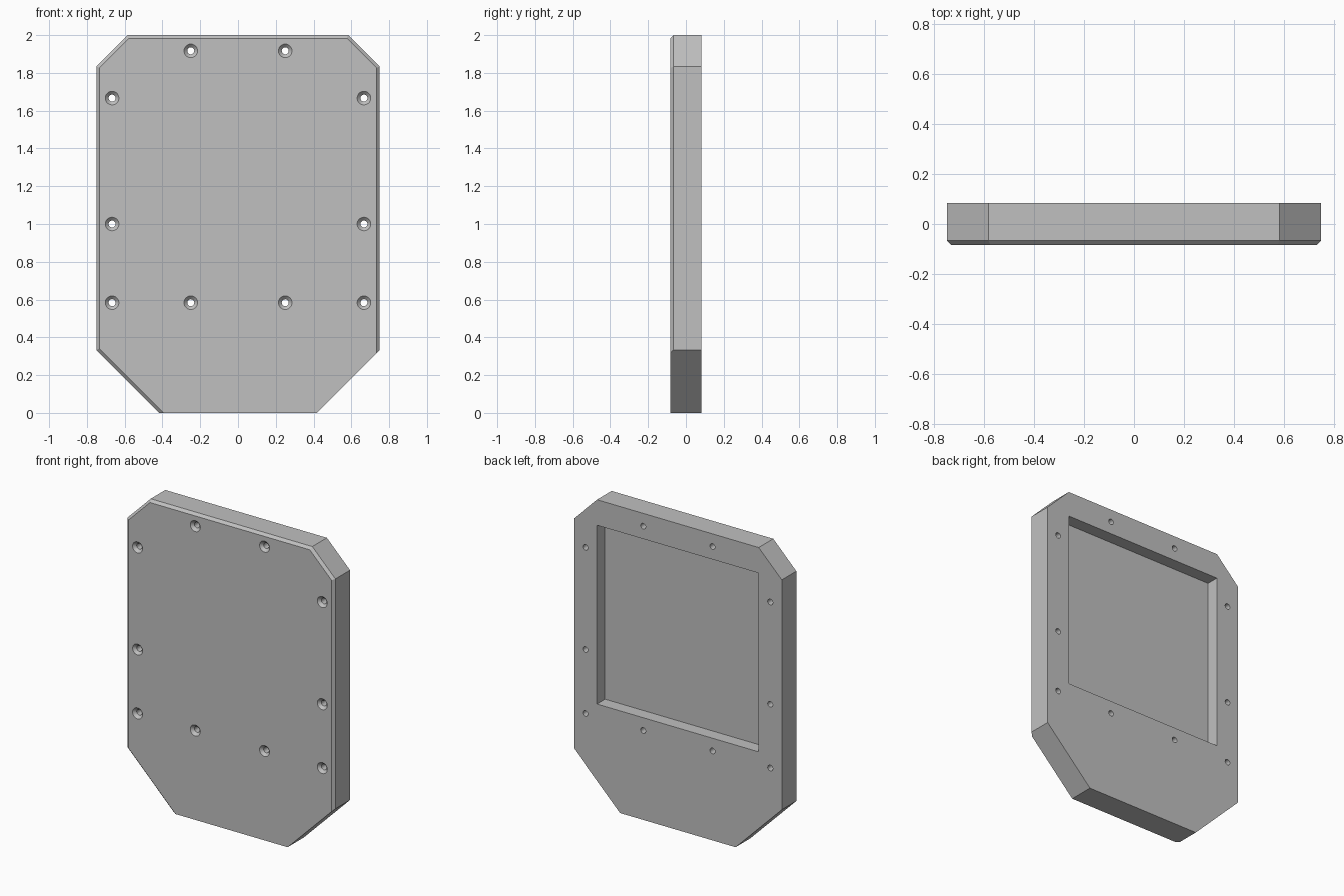
import bpy
import bmesh
from math import cos, sin, tau

cube = bpy.data.objects.get("Cube")
if cube:
    bpy.data.objects.remove(cube, do_unlink=True)

U = 1 / 12            # layout unit: the plate is 18 x 24 x 2 units
HALF_DEPTH = U
BEVEL = 0.2 * U

grey = bpy.data.materials.new("light_grey")
grey.use_nodes = True
colour = (0.53, 0.53, 0.53, 1)
grey.diffuse_color = colour
grey.node_tree.nodes["Principled BSDF"].inputs["Base Color"].default_value = colour


def make_object(name, bm):
    bmesh.ops.recalc_face_normals(bm, faces=bm.faces)
    mesh = bpy.data.meshes.new(name)
    bm.to_mesh(mesh)
    bm.free()
    mesh.materials.append(grey)
    obj = bpy.data.objects.new(name, mesh)
    bpy.context.collection.objects.link(obj)
    return obj


def loft(bm, rings):
    """Skin a list of equal-length point rings and cap both ends."""
    rings = [[bm.verts.new(p) for p in ring] for ring in rings]
    for a, b in zip(rings, rings[1:]):
        for i in range(len(a)):
            j = (i + 1) % len(a)
            bm.faces.new((a[i], a[j], b[j], b[i]))
    bm.faces.new(rings[0])
    bm.faces.new(rings[-1])


# Plate: mirrored outline with clipped corners
half = [(5, 0), (9, 4), (9, 22), (7, 24)]
outline = half + [(-x, z) for x, z in reversed(half)]
bm = bmesh.new()
loft(bm, [[(x * U, y, z * U) for x, z in outline] for y in (-HALF_DEPTH, HALF_DEPTH)])
bmesh.ops.recalc_face_normals(bm, faces=bm.faces)

# Front rim bevel, leaving the bottom and the lower +x corner square
rim = []
for e in bm.edges:
    mid = (e.verts[0].co + e.verts[1].co) / 2
    square = mid.z < U or (mid.z < 3 * U and mid.x > 0)
    if all(v.co.y < 0 for v in e.verts) and not square:
        rim.append(e)
bmesh.ops.bevel(bm, geom=rim, offset=BEVEL, offset_type='OFFSET',
                segments=1, profile=0.5, affect='EDGES')
plate = make_object("cover_plate", bm)

# Cutter: rectangular back pocket, half the plate deep
bm = bmesh.new()
pocket = [(-7, 8), (7, 8), (7, 22), (-7, 22)]
loft(bm, [[(x * U, y, z * U) for x, z in pocket] for y in (0, 2 * HALF_DEPTH)])

# Cutters: countersunk screw holes around the pocket
R_HOLE, R_SINK, SEGMENTS, OVER = 0.0185, 0.036, 32, 0.02
profile = [(-HALF_DEPTH - OVER, R_SINK + OVER),
           (-HALF_DEPTH + R_SINK - R_HOLE, R_HOLE),
           (HALF_DEPTH + OVER, R_HOLE)]
for hx, hz in [(8, 7), (8, 12), (8, 20), (3, 7), (3, 23)]:
    for side in (-1, 1):
        loft(bm, [[(side * hx * U + r * cos(tau * i / SEGMENTS), y,
                    hz * U + r * sin(tau * i / SEGMENTS))
                   for i in range(SEGMENTS)] for y, r in profile])
cutter = make_object("pocket_and_hole_cutter", bm)
cutter.hide_render = True

# Cut, then drop the helper
bpy.ops.object.select_all(action='DESELECT')
plate.select_set(True)
bpy.context.view_layer.objects.active = plate
cut = plate.modifiers.new("cut", 'BOOLEAN')
cut.operation = 'DIFFERENCE'
cut.solver = 'EXACT'
cut.object = cutter
bpy.ops.object.modifier_apply(modifier=cut.name)
bpy.data.objects.remove(cutter, do_unlink=True)
bpy.ops.object.shade_smooth_by_angle(angle=0.5)
